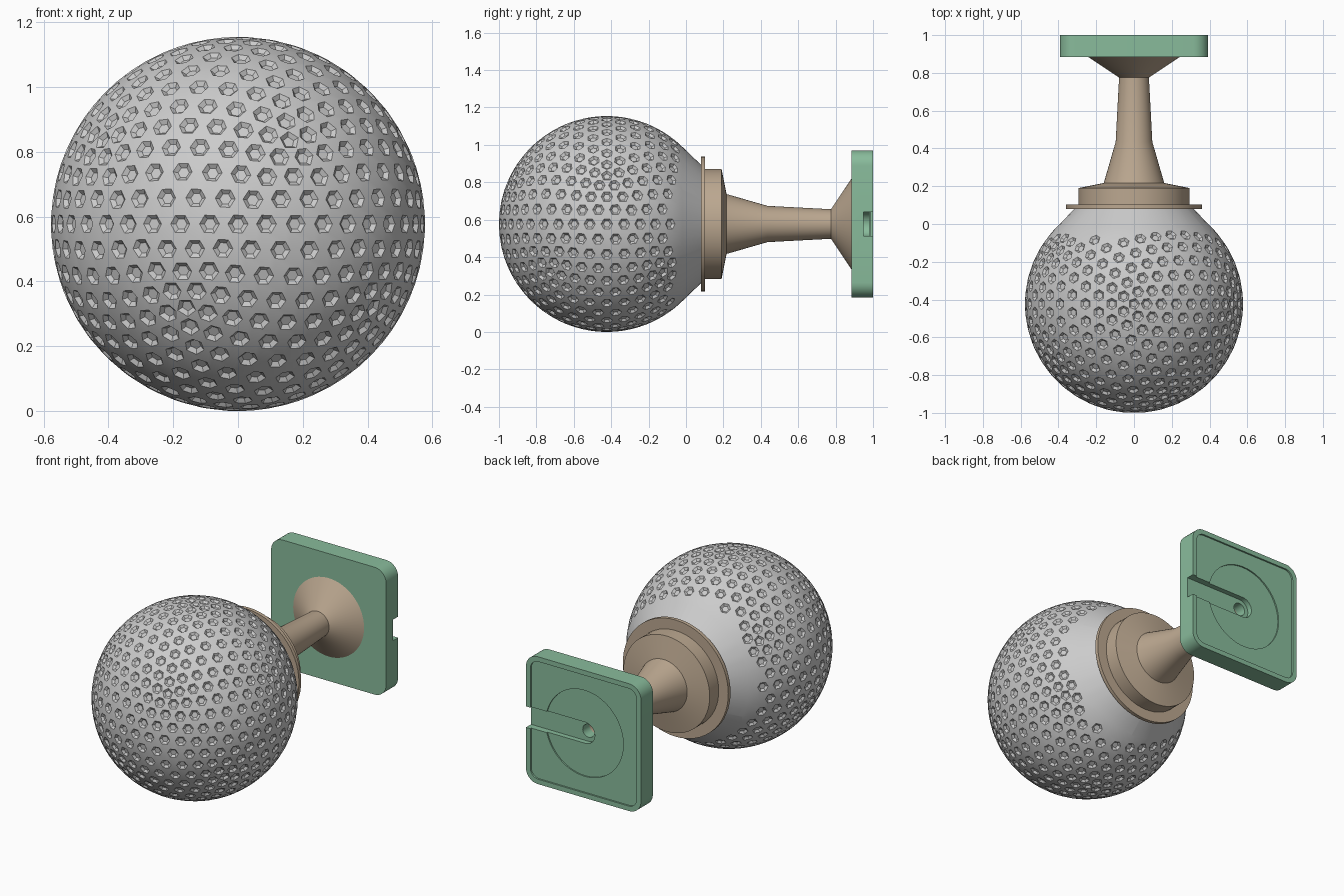
import bpy, bmesh, math
from mathutils import Vector, Matrix

if "Cube" in bpy.data.objects:
    bpy.data.objects.remove(bpy.data.objects["Cube"])

ZC = 0.577                      # height of the common axis
R = 0.577                       # globe radius
CY = -0.423                     # globe centre along y
CUT = -0.02                     # where dimples end and the smooth neck starts


def material(name, rgb):
    m = bpy.data.materials.new(name)
    m.diffuse_color = (*rgb, 1)
    m.use_nodes = True
    m.node_tree.nodes["Principled BSDF"].inputs["Base Color"].default_value = m.diffuse_color
    return m


def finish(bm, name, mat=None, angle=30):
    bmesh.ops.recalc_face_normals(bm, faces=bm.faces)
    me = bpy.data.meshes.new(name)
    bm.to_mesh(me)
    bm.free()
    ob = bpy.data.objects.new(name, me)
    bpy.context.collection.objects.link(ob)
    if mat:
        me.materials.append(mat)
    if angle:
        select(ob)
        bpy.ops.object.shade_smooth_by_angle(angle=math.radians(angle))
    return ob


def select(ob):
    bpy.ops.object.select_all(action='DESELECT')
    ob.select_set(True)
    bpy.context.view_layer.objects.active = ob


def lathe(name, profile, mat, closed=True, n=64):
    """Spin (radius, y) points around the common y axis."""
    bm = bmesh.new()
    rings = []
    for r, y in profile:
        rings.append([bm.verts.new((r * math.cos(a), y, ZC + r * math.sin(a)))
                      for a in (2 * math.pi * i / n for i in range(n))])
    pairs = list(zip(rings, rings[1:] + rings[:1]))
    for p, q in pairs if closed else pairs[:-1]:
        for i in range(n):
            j = (i + 1) % n
            bm.faces.new((p[i], p[j], q[j], q[i]))
    return finish(bm, name, mat)


def extrude_outline(name, pts, y0, y1, mat=None):
    """Extrude an (x, z) outline, z relative to the axis, along y."""
    bm = bmesh.new()
    f = bm.faces.new([bm.verts.new((x, y0, ZC + z)) for x, z in pts])
    ext = bmesh.ops.extrude_face_region(bm, geom=[f])['geom']
    bmesh.ops.translate(bm, vec=(0, y1 - y0, 0),
                        verts=[v for v in ext if isinstance(v, bmesh.types.BMVert)])
    return finish(bm, name, mat, 0)


def rounded_square(h, r, n=8):
    pts = []
    for k, (sx, sz) in enumerate([(1, 1), (-1, 1), (-1, -1), (1, -1)]):
        for i in range(n + 1):
            a = math.pi / 2 * (k + i / n)
            pts.append((sx * (h - r) + r * math.cos(a), sz * (h - r) + r * math.sin(a)))
    return pts


def circle(r, n=64):
    return [(r * math.cos(2 * math.pi * i / n), r * math.sin(2 * math.pi * i / n))
            for i in range(n)]


brown = material("brown", (0.50, 0.39, 0.28))
green = material("green", (0.25, 0.50, 0.33))

# Dimpled globe: hexagons at the vertices of an icosphere, pushed inwards
bm = bmesh.new()
bmesh.ops.create_icosphere(bm, subdivisions=4, radius=R)
bev = bmesh.ops.bevel(bm, geom=bm.verts[:], offset=0.031, offset_type='OFFSET',
                      segments=1, profile=0.5, affect='VERTICES')
for v in bm.verts:
    v.co = v.co.normalized() * R
bm.normal_update()
dimples = [f for f in bm.faces if len(f.verts) in (5, 6)
           and f.calc_area() < 0.0035 and f in set(bev['faces'])
           and max(v.co.y for v in f.verts) < CUT - CY - 0.01]
bmesh.ops.inset_individual(bm, faces=dimples, thickness=0.013, depth=-0.012)
bmesh.ops.translate(bm, verts=bm.verts, vec=(0, CY, ZC))
# Smooth conical neck of the globe, tangent to the sphere
bmesh.ops.bisect_plane(bm, geom=bm.verts[:] + bm.edges[:] + bm.faces[:], dist=1e-5,
                       plane_co=(0, CUT, 0), plane_no=(0, 1, 0), clear_outer=True)
rim = [e for e in bm.edges if e.is_boundary]
ext = bmesh.ops.extrude_edge_only(bm, edges=rim)['geom']
s = 0.312 / math.sqrt(R * R - (CUT - CY) ** 2)
for v in ext:
    if isinstance(v, bmesh.types.BMVert):
        v.co = Vector((v.co.x * s, 0.085, ZC + (v.co.z - ZC) * s))
finish(bm, "dimpled_globe", None, 20)

# Stem: flange, collar, tapered neck, flare and hollow cable bore
lathe("stem", [(0.04, 0.08), (0.36, 0.08), (0.36, 0.102), (0.295, 0.102),
               (0.295, 0.19), (0.16, 0.217), (0.097, 0.435), (0.079, 0.775),
               (0.245, 0.886), (0.245, 0.90), (0.04, 0.90)], brown)

# Wall plate with rim recess, round recess, cable slot and cable hole
plate = extrude_outline("wall_plate", rounded_square(0.393, 0.08), 0.884, 1.0, green)
slot = [(0.5, 0.065)] + [(-0.065 * math.sin(a), 0.065 * math.cos(a))
                         for a in (math.pi * i / 16 for i in range(17))] + [(0.5, -0.065)]
cutters = [
    extrude_outline("rim_cutter", rounded_square(0.363, 0.055), 0.99, 1.1),
    extrude_outline("round_cutter", circle(0.265), 0.982, 1.1),
    extrude_outline("slot_cutter", slot, 0.95, 1.1),
    extrude_outline("hole_cutter", circle(0.04, 32), 0.8, 1.1),
]
for c in cutters:
    c.hide_render = True
    select(plate)
    m = plate.modifiers.new("cut", 'BOOLEAN')
    m.operation = 'DIFFERENCE'
    m.solver = 'EXACT'
    m.object = c
    bpy.ops.object.modifier_apply(modifier=m.name)
    bpy.data.objects.remove(c)
select(plate)
bpy.ops.object.shade_smooth_by_angle(angle=math.radians(30))
